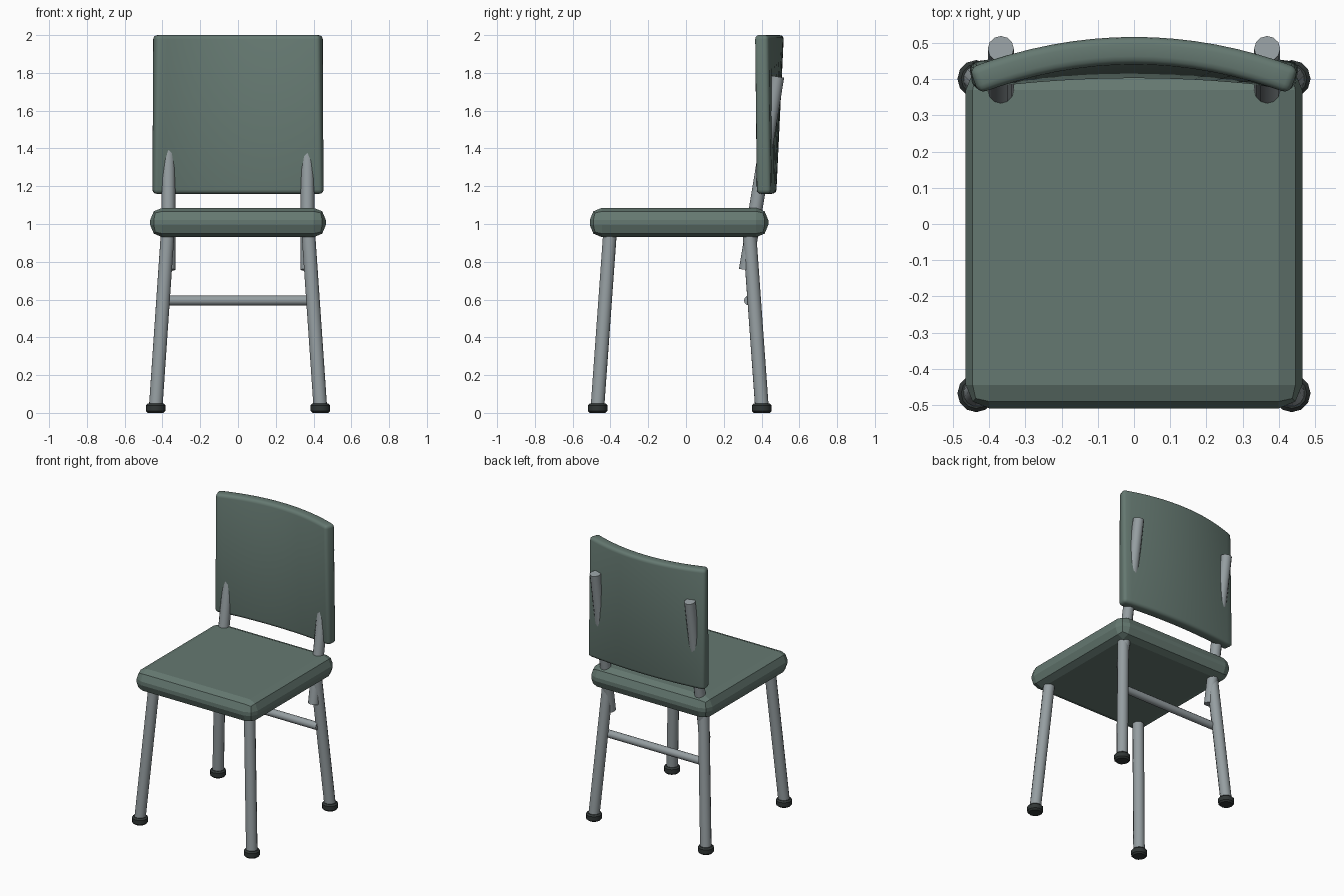
import bpy, bmesh, math
from mathutils import Vector, Matrix

if "Cube" in bpy.data.objects:
    bpy.data.objects.remove(bpy.data.objects["Cube"])


def material(name, rgb):
    m = bpy.data.materials.new(name)
    m.diffuse_color = (*rgb, 1)
    m.use_nodes = True
    m.node_tree.nodes["Principled BSDF"].inputs["Base Color"].default_value = m.diffuse_color
    return m


GREEN = material("green_upholstery", (0.13, 0.19, 0.165))
METAL = material("grey_metal", (0.30, 0.34, 0.355))
RUBBER = material("dark_rubber", (0.03, 0.037, 0.036))


def finish(name, bm, mat, angle=None):
    bmesh.ops.recalc_face_normals(bm, faces=bm.faces)
    me = bpy.data.meshes.new(name)
    bm.to_mesh(me)
    bm.free()
    me.materials.append(mat)
    ob = bpy.data.objects.new(name, me)
    bpy.context.collection.objects.link(ob)
    if angle:
        bpy.ops.object.select_all(action='DESELECT')
        ob.select_set(True)
        bpy.context.view_layer.objects.active = ob
        bpy.ops.object.shade_smooth_by_angle(angle=math.radians(angle))
    return ob


def bevel_sharp(bm, width, segments, limit=0.6):
    bm.normal_update()
    edges = [e for e in bm.edges if e.calc_face_angle(0) > limit]
    bmesh.ops.bevel(bm, geom=edges, offset=width, segments=segments,
                    profile=0.5, affect='EDGES', clamp_overlap=True)


def rod(name, a, b, r, mat=METAL, sides=12, bevel=0):
    a, b = Vector(a), Vector(b)
    d = b - a
    mtx = Matrix.Translation((a + b) / 2) @ d.to_track_quat('Z', 'Y').to_matrix().to_4x4()
    bm = bmesh.new()
    bmesh.ops.create_cone(bm, cap_ends=True, segments=sides, radius1=r, radius2=r,
                          depth=d.length, matrix=mtx)
    if bevel:
        bevel_sharp(bm, bevel, 1, 1.2)
    return finish(name, bm, mat, 40)


# Seat cushion with chunky rounded edges
bm = bmesh.new()
bmesh.ops.create_cube(bm, size=1, matrix=Matrix.Translation((0, -0.037, 1.008))
                      @ Matrix.Diagonal((0.93, 0.945, 0.156, 1)))
bevel_sharp(bm, 0.065, 2)
finish("seat", bm, GREEN)

# Backrest: curved panel, more strongly bowed at the top
N, THICK = 16, 0.076
bm = bmesh.new()
levels = []
for z, end_y, bow, half in ((1.16, 0.41, 0.03, 0.451), (2.0, 0.395, 0.085, 0.442)):
    front, back = [], []
    for i in range(N + 1):
        u = 2 * i / N - 1
        p = Vector((u * half, end_y + bow * (1 - u * u), z))
        n = Vector((2 * bow * u / half, 1, 0)).normalized() * THICK / 2
        front.append(bm.verts.new(p - n))
        back.append(bm.verts.new(p + n))
    levels.append((front, back))
(f0, b0), (f1, b1) = levels
for i in range(N):
    for p, q in ((f0, f1), (b0, b1), (f0, b0), (f1, b1)):
        bm.faces.new((p[i], p[i + 1], q[i + 1], q[i]))
for i in (0, N):
    bm.faces.new((f0[i], b0[i], b1[i], f1[i]))
bmesh.ops.recalc_face_normals(bm, faces=bm.faces)
bevel_sharp(bm, 0.022, 3)
finish("backrest", bm, GREEN, 40)

# Splayed legs, rubber feet and backrest posts on both sides
for s, side in ((-1, "left"), (1, "right")):
    for pos, y0, y1 in (("front", -0.468, -0.402), ("back", 0.401, 0.335)):
        rod(f"{pos}_leg_{side}", (s * 0.435, y0, 0.04), (s * 0.372, y1, 0.96), 0.037)
        rod(f"{pos}_foot_{side}", (s * 0.436, y0, 0), (s * 0.436, y0, 0.05), 0.052,
            RUBBER, 12, 0.01)
    rod(f"back_post_{side}", (s * 0.368, 0.316, 0.757), (s * 0.368, 0.484, 1.78), 0.036)

# Crossbar between the back legs
rod("back_crossbar", (-0.39, 0.333, 0.595), (0.39, 0.333, 0.595), 0.026)
